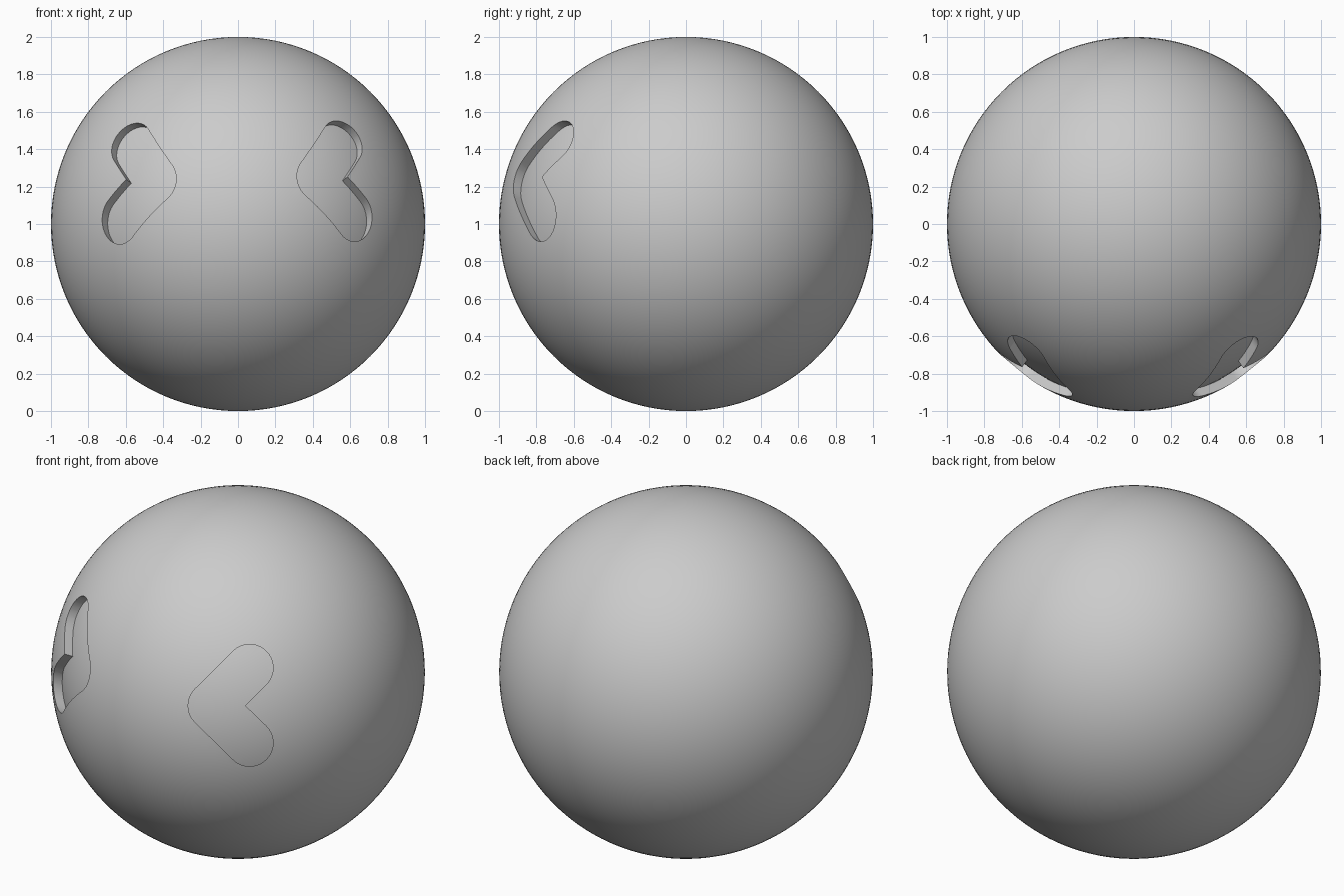
import bpy, bmesh
from math import sin, cos, radians, sqrt
from mathutils import Vector

if "Cube" in bpy.data.objects:
    bpy.data.objects.remove(bpy.data.objects["Cube"])

CENTRE = Vector((0, 0, 1))
DEPTH = 0.05


def add_sphere(name, radius):
    bpy.ops.mesh.primitive_uv_sphere_add(segments=128, ring_count=64, radius=radius, location=CENTRE)
    ob = bpy.context.object
    ob.name = name
    return ob


def carve(target, cutter):
    mod = target.modifiers.new("carve", 'BOOLEAN')
    mod.operation = 'DIFFERENCE'
    mod.solver = 'EXACT'
    mod.object = cutter
    bpy.context.view_layer.objects.active = target
    bpy.ops.object.modifier_apply(modifier=mod.name)


def chevron_outline():
    # two rounded arms meeting at a rounded tip, with a sharp inner notch
    r, mid, tip = 0.126, -0.18, -0.141
    pts = [(tip + r * sqrt(2), mid)]
    for cx, cy, start, sweep in ((0.062, mid - 0.199, 45, 180),
                                 (tip, mid, 225, 90),
                                 (0.062, mid + 0.202, 135, 180)):
        steps = sweep // 9
        for i in range(steps + 1):
            a = radians(start - sweep * i / steps)
            pts.append((cx + r * cos(a), cy + r * sin(a)))
    return pts


def eye_cutter(name, side, azimuth, elevation):
    # chevron prism pointing outward along the eye direction
    a, e = radians(azimuth) * side, radians(elevation)
    right = Vector((cos(a), sin(a), 0))
    out = Vector((sin(a) * cos(e), -cos(a) * cos(e), sin(e)))
    up = out.cross(right)
    bm = bmesh.new()
    base = bm.faces.new([bm.verts.new(CENTRE + right * u * side + up * v + out * 0.5)
                         for u, v in chevron_outline()])
    ext = bmesh.ops.extrude_face_region(bm, geom=[base])
    bmesh.ops.translate(bm, vec=out * 0.8,
                        verts=[g for g in ext["geom"] if isinstance(g, bmesh.types.BMVert)])
    bmesh.ops.recalc_face_normals(bm, faces=bm.faces)
    mesh = bpy.data.meshes.new(name)
    bm.to_mesh(mesh)
    bm.free()
    ob = bpy.data.objects.new(name, mesh)
    bpy.context.collection.objects.link(ob)
    return ob


# ball body and the inner sphere that shapes the recess floors
body = add_sphere("ball_body", 1.0)
core = add_sphere("floor_core", 1.0 - DEPTH)

# chevron eye recesses, left one sitting very slightly lower and wider
helpers = [core]
for name, side, az, el in (("right_eye_cutter", 1, 35, 25), ("left_eye_cutter", -1, 35.8, 24.2)):
    cutter = eye_cutter(name, side, az, el)
    carve(cutter, core)
    # keep only the part outside the core
    bm = bmesh.new()
    bm.from_mesh(cutter.data)
    bm.normal_update()
    bm.to_mesh(cutter.data)
    bm.free()
    carve(body, cutter)
    helpers.append(cutter)

for ob in helpers:
    bpy.data.objects.remove(ob, do_unlink=True)

bpy.ops.object.select_all(action='DESELECT')
body.select_set(True)
bpy.context.view_layer.objects.active = body
bpy.ops.object.shade_smooth_by_angle(angle=radians(30))
